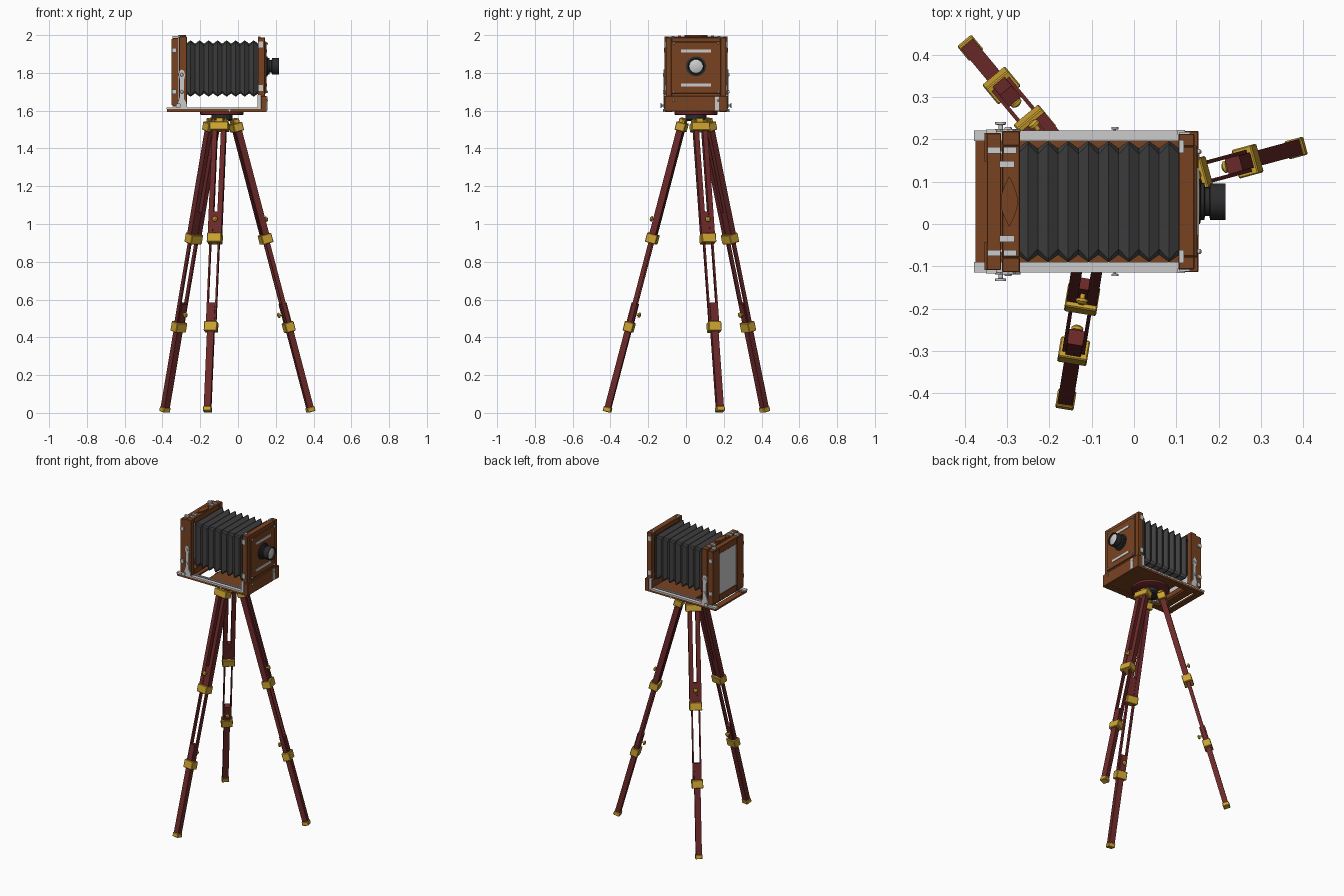
import bpy, bmesh, math
from mathutils import Vector, Matrix

if "Cube" in bpy.data.objects:
    bpy.data.objects.remove(bpy.data.objects["Cube"])

def mat(name, c):
    m = bpy.data.materials.new(name)
    m.diffuse_color = (*c, 1)
    m.use_nodes = True
    m.node_tree.nodes["Principled BSDF"].inputs["Base Color"].default_value = m.diffuse_color
    return m

WOOD = mat("wood", (0.19, 0.055, 0.015))
RED = mat("red_wood", (0.15, 0.022, 0.022))
BRASS = mat("brass", (0.60, 0.36, 0.03))
CLOTH = mat("bellows_cloth", (0.05, 0.05, 0.052))
BLACK = mat("black_metal", (0.025, 0.025, 0.027))
CY = 0.053          # centre line of the camera in y

def finish(name, bm, m=None, mx=None, bevel=0, smooth=False):
    bmesh.ops.recalc_face_normals(bm, faces=bm.faces)
    me = bpy.data.meshes.new(name)
    bm.to_mesh(me)
    bm.free()
    ob = bpy.data.objects.new(name, me)
    bpy.context.collection.objects.link(ob)
    if mx:
        ob.matrix_world = mx
    if m:
        me.materials.append(m)
    if bevel:
        b = ob.modifiers.new("bevel", 'BEVEL')
        b.width, b.segments = bevel, 1
    if smooth:
        bpy.ops.object.select_all(action='DESELECT')
        ob.select_set(True)
        bpy.context.view_layer.objects.active = ob
        bpy.ops.object.shade_smooth_by_angle(angle=math.radians(35))
    return ob

def box(name, lo, hi, m=None, mx=None, bevel=0):
    lo, hi = Vector(lo), Vector(hi)
    bm = bmesh.new()
    bmesh.ops.create_cube(bm, size=1)
    for v in bm.verts:
        v.co = Vector([(lo[i] + hi[i]) / 2 + v.co[i] * (hi[i] - lo[i]) for i in range(3)])
    return finish(name, bm, m, mx, bevel)

def lathe(name, origin, axis, prof, m=None, mx=None, seg=32):
    """Turned part: prof is (radius, distance along axis)."""
    bm = bmesh.new()
    q = Vector(axis).to_track_quat('Z', 'Y')
    rings = [[bm.verts.new(Vector(origin) + q @ Vector((r * math.cos(2 * math.pi * k / seg),
              r * math.sin(2 * math.pi * k / seg), h))) for k in range(seg)] for r, h in prof]
    for a, b in zip(rings, rings[1:]):
        for k in range(seg):
            bm.faces.new((a[k], a[(k + 1) % seg], b[(k + 1) % seg], b[k]))
    bm.faces.new(rings[0])
    bm.faces.new(rings[-1])
    return finish(name, bm, m, mx, smooth=True)

def prism(name, pts, y0, y1, m=None):
    """Outline in x,z extruded along y."""
    bm = bmesh.new()
    f = bm.faces.new([bm.verts.new((x, y0, z)) for x, z in pts])
    r = bmesh.ops.extrude_face_region(bm, geom=[f])
    bmesh.ops.translate(bm, vec=(0, y1 - y0, 0), verts=[v for v in r['geom'] if isinstance(v, bmesh.types.BMVert)])
    return finish(name, bm, m)

def frame(name, x0, x1, hy, z0, z1, w, m):
    """Four-bar upright frame around the camera centre line."""
    for s in (-1, 1):
        a, b = sorted((CY + s * hy, CY + s * (hy - w)))
        box(name + "_side", (x0, a, z0), (x1, b, z1), m, bevel=0.002)
    box(name + "_top", (x0, CY - hy + w, z1 - w), (x1, CY + hy - w, z1), m, bevel=0.002)
    box(name + "_bottom", (x0, CY - hy + w, z0), (x1, CY + hy - w, z0 + w), m, bevel=0.002)

# tripod legs, each built in its own tilted frame (x outward, y across, z up the leg)
HUB = Vector((-0.085, CY, 0))
for i, (fx, fy) in enumerate([(0.388, 0.181), (-0.39, 0.42), (-0.162, -0.42)], 1):
    foot = Vector((fx, fy, 0))
    out = (foot - HUB).normalized()
    top = HUB + out * 0.072 + Vector((0, 0, 1.535))
    ez = (top - foot).normalized()
    ey = Vector((0, 0, 1)).cross(out)
    ex = ey.cross(ez)
    mx = Matrix.Translation(foot) @ Matrix((ex, ey, ez)).transposed().to_4x4()
    n = f"leg_{i}_"

    def part(name, s0, s1, w, d, m, y=0):
        return box(n + name, (-d / 2, y - w / 2, s0), (d / 2, y + w / 2, s1), m, mx, 0.003 if m is BRASS else 0)
    part("lower_post", 0.02, 0.60, 0.037, 0.032, RED)
    part("lower_block", 0.46, 0.60, 0.036, 0.036, RED)
    part("foot_cap", 0.006, 0.032, 0.044, 0.042, BRASS)
    part("lower_collar", 0.445, 0.497, 0.07, 0.05, BRASS)
    part("upper_collar", 0.93, 0.98, 0.077, 0.058, BRASS)
    part("top_collar", 1.545, 1.59, 0.10, 0.052, BRASS)
    part("upper_block", 0.98, 1.10, 0.03, 0.028, RED)
    part("hinge_tongue", 1.585, 1.615, 0.04, 0.03, BRASS)
    for s in (-1, 1):
        part("upper_rail", 0.97, 1.56, 0.026, 0.034, RED, s * 0.0235)
        part("middle_rod", 0.47, 1.40, 0.009, 0.022, RED, s * 0.0225)
        part("hinge_ear", 1.58, 1.612, 0.01, 0.034, BRASS, s * 0.033)
    # clamp screws: upper one outward, lower one inward
    knob = [(0.006, 0), (0.006, 0.014), (0.014, 0.015), (0.014, 0.022), (0.007, 0.027)]
    lathe(n + "upper_clamp_knob", (0.012, 0, 1.055), (1, 0, 0), knob, BRASS, mx, 16)
    lathe(n + "lower_clamp_knob", (-0.017, 0, 0.545), (-1, 0, 0), knob, BRASS, mx, 16)
    lathe(n + "hinge_pin", (0, -0.045, 1.6), (0, 1, 0), [(0.007, 0), (0.007, 0.09)], BRASS, mx, 12)

# tripod head
lathe("tripod_hub", HUB + Vector((0, 0, 1.545)), (0, 0, 1), [(0.045, 0), (0.055, 0.008), (0.055, 0.032)], BLACK)
lathe("tripod_plate", HUB + Vector((0, 0, 1.577)), (0, 0, 1), [(0.108, 0), (0.115, 0.004), (0.115, 0.018)], RED, seg=48)

# camera bed: open frame with cross boards and metal rails
for s in (-1, 1):
    a, b = sorted((CY + s * 0.167, CY + s * 0.125))
    box("bed_side", (-0.375, a, 1.594), (0.15, b, 1.608), WOOD)
    a, b = sorted((CY + s * 0.168, CY + s * 0.143))
    box("bed_rail", (-0.378, a, 1.608), (0.105, b, 1.617))
    a, b = sorted((CY + s * 0.12, CY + s * 0.112))
    box("inner_track", (-0.34, a, 1.605), (0.10, b, 1.612))
for x0, x1 in ((-0.375, -0.335), (-0.315, -0.26), (-0.18, 0.15)):
    box("bed_board", (x0, CY - 0.125, 1.595), (x1, CY + 0.125, 1.606), WOOD)

# rear standard with ground glass
frame("rear_frame", -0.312, -0.270, 0.167, 1.617, 1.992, 0.035, WOOD)
frame("back_holder", -0.348, -0.314, 0.162, 1.622, 1.985, 0.045, WOOD)
box("ground_glass", (-0.345, CY - 0.12, 1.66), (-0.335, CY + 0.12, 1.95))
for s in (-1, 1):
    a, b = sorted((CY + s * 0.162, CY + s * 0.095))
    box("back_stile", (-0.353, a, 1.63), (-0.345, b, 1.98), WOOD)
    a, b = sorted((CY + s * 0.137, CY + s * 0.106))
    for x0, x1 in ((-0.346, -0.316), (-0.308, -0.278)):
        box("top_strap", (x0, a + 0.008, 1.983), (x1, b - 0.008, 1.996))
    box("top_latch", (-0.318, CY + s * 0.088 - 0.008, 1.984), (-0.282, CY + s * 0.088 + 0.008, 1.998))
    for z in (1.70, 1.92):
        a, b = sorted((CY + s * 0.160, CY + s * 0.170))
        box("side_clip", (-0.35, a, z - 0.012), (-0.325, b, z + 0.012))

# carrying handle on top, lens-shaped in plan
bm = bmesh.new()
arc = [(-0.295 + 0.02 * math.sin(math.pi * k / 10), CY - 0.06 + 0.012 * k) for k in range(11)]
loop = arc + [(-0.59 - x, y) for x, y in arc[-2:0:-1]]
f = bm.faces.new([bm.verts.new((x, y, 1.990)) for x, y in loop])
r = bmesh.ops.extrude_face_region(bm, geom=[f])
bmesh.ops.translate(bm, vec=(0, 0, 0.010), verts=[v for v in r['geom'] if isinstance(v, bmesh.types.BMVert)])
finish("carry_handle", bm, WOOD)

# side braces and lock knobs of the rear standard
brace = [(-0.328, 1.615), (-0.268, 1.615), (-0.272, 1.64), (-0.285, 1.66), (-0.286, 1.76), (-0.280, 1.79),
         (-0.286, 1.812), (-0.298, 1.818), (-0.311, 1.81), (-0.316, 1.79), (-0.307, 1.76), (-0.307, 1.68)]
for s in (-1, 1):
    a, b = sorted((CY + s * 0.166, CY + s * 0.172))
    prism("rear_brace", brace, a, b)
    for x, z in ((-0.298, 1.79), (-0.297, 1.70)):
        lathe("brace_screw", (x, CY + s * 0.172, z), (0, s, 0), [(0.009, 0), (0.007, 0.004)], seg=12)
    lathe("rear_lock_knob", (-0.315, CY + s * 0.167, 1.627), (0, s, 0),
          [(0.005, 0), (0.005, 0.014), (0.013, 0.015), (0.013, 0.021)], seg=16)
    lathe("focus_knob", (-0.045, CY + s * 0.16, 1.602), (0, s, 0),
          [(0.003, 0), (0.003, 0.01), (0.008, 0.011), (0.008, 0.016)], seg=16)

# pleated bellows: chamfered rings alternating between valley and ridge
bm = bmesh.new()
PLEATS, rings = 8, []
for k in range(2 * PLEATS + 1):
    ridge = k % 2
    x = -0.275 + 0.382 * k / (2 * PLEATS)
    hy, hz, c = (0.143, 0.149, 0.006) if ridge else (0.126, 0.132, 0.014)
    o = [(hy, hz - c), (hy - c, hz), (c - hy, hz), (-hy, hz - c), (-hy, c - hz), (c - hy, -hz), (hy - c, -hz), (hy, c - hz)]
    rings.append([bm.verts.new((x, CY + y, 1.823 + z)) for y, z in o])
for a, b in zip(rings, rings[1:]):
    for k in range(8):
        bm.faces.new((a[k], a[(k + 1) % 8], b[(k + 1) % 8], b[k]))
bm.faces.new(rings[0])
bm.faces.new(rings[-1])
finish("bellows", bm, CLOTH)

# front standard, lens board and lower board
frame("front_frame", 0.105, 0.143, 0.16, 1.668, 1.988, 0.03, WOOD)
box("lens_board", (0.118, CY - 0.132, 1.69), (0.150, CY + 0.132, 1.965), WOOD, bevel=0.003)
box("front_lower_board", (0.122, CY - 0.167, 1.595), (0.152, CY + 0.167, 1.677), WOOD, bevel=0.002)
for z in (1.735, 1.915):
    box("lens_board_clip", (0.148, CY - 0.08, z - 0.008), (0.154, CY + 0.08, z + 0.008))
box("front_latch", (0.150, CY + 0.100, 1.60), (0.155, CY + 0.122, 1.675))
for s in (-1, 1):
    a, b = sorted((CY + s * 0.158, CY + s * 0.169))
    box("front_strap", (0.103, a, 1.61), (0.121, b, 1.685))
    for z in (1.72, 1.95):
        box("front_hinge", (0.108, CY + s * 0.161 - 0.004, z - 0.015), (0.132, CY + s * 0.161 + 0.004, z + 0.015))
    box("front_top_strap", (0.106, CY + s * 0.13 - 0.015, 1.982), (0.118, CY + s * 0.13 + 0.015, 1.992))
    for z in (1.655, 1.70, 1.955):
        lathe("front_screw", (0.148, CY + s * 0.118, z), (1, 0, 0), [(0.006, 0), (0.006, 0.008), (0.003, 0.011)], seg=12)

# lens
lathe("lens_barrel", (0.148, CY, 1.835), (1, 0, 0),
      [(0.053, 0), (0.053, 0.008), (0.044, 0.010), (0.044, 0.018), (0.034, 0.020), (0.034, 0.030),
       (0.043, 0.032), (0.043, 0.068), (0.038, 0.068), (0.036, 0.058)], BLACK)
lathe("lens_glass", (0.205, CY, 1.835), (1, 0, 0), [(0.037, 0), (0.037, 0.002), (0.028, 0.006), (0.015, 0.009), (0.003, 0.010)])
